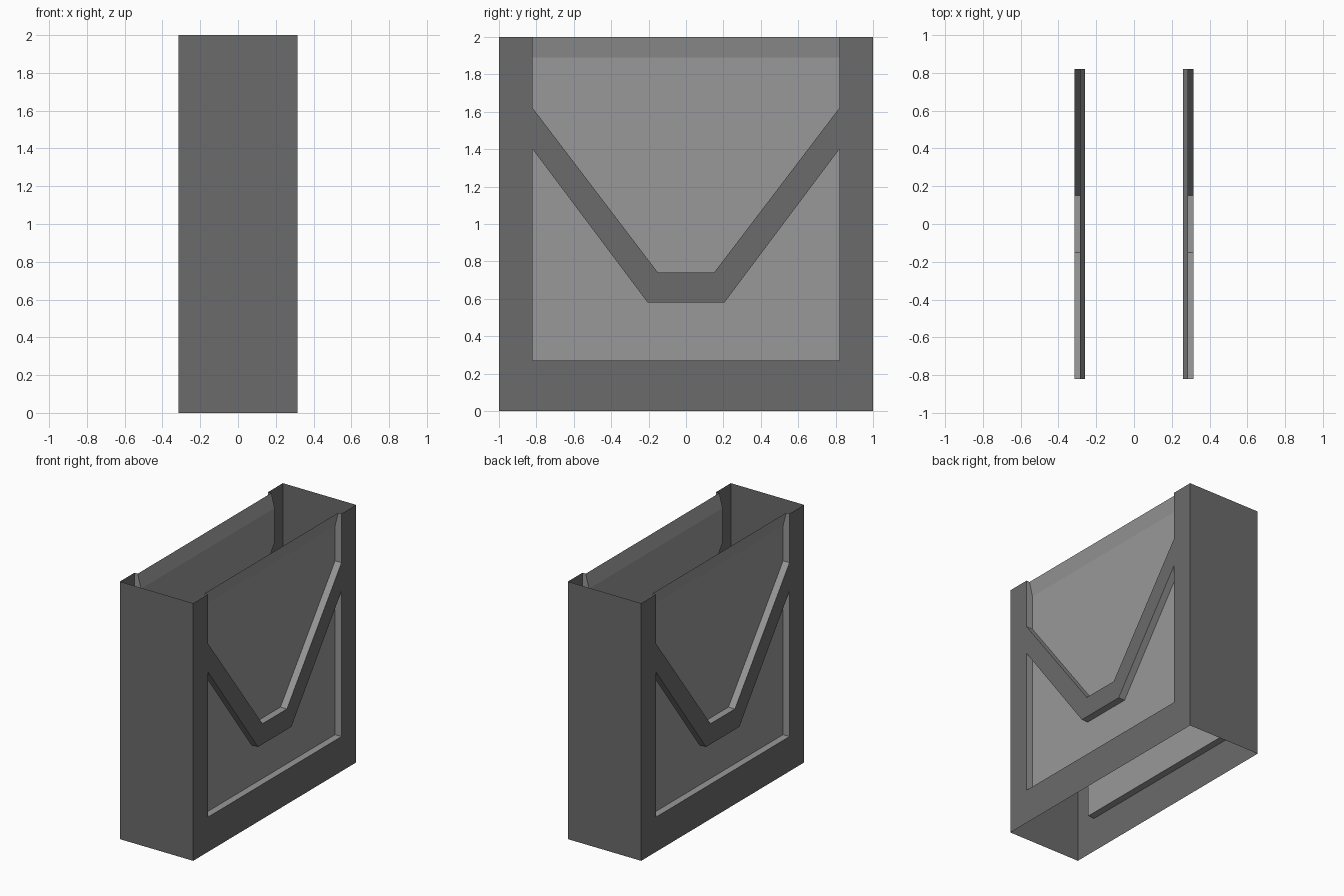
import bpy

if "Cube" in bpy.data.objects:
    bpy.data.objects.remove(bpy.data.objects["Cube"])

HALF_W = 0.315      # outer face of the sides
PANEL_X = 0.26      # recessed panel depth
LIP_X, LIP_Z = 0.287, 1.89   # panel flares outward above LIP_Z
IN = 0.82           # inner edge of the posts


def material(name, value):
    m = bpy.data.materials.new(name)
    m.diffuse_color = (value, value, value, 1)
    m.use_nodes = True
    m.node_tree.nodes["Principled BSDF"].inputs["Base Color"].default_value = m.diffuse_color
    return m


dark = material("dark grey", 0.147)
light = material("light grey", 0.314)


def build(name, polys, mat, mirror=True):
    verts, index, faces = [], {}, []
    for poly in polys:
        face = []
        for p in poly:
            if p not in index:
                index[p] = len(verts)
                verts.append(p)
            face.append(index[p])
        faces.append(face)
    me = bpy.data.meshes.new(name)
    me.from_pydata(verts, [], faces)
    me.materials.append(mat)
    ob = bpy.data.objects.new(name, me)
    bpy.context.collection.objects.link(ob)
    if mirror:
        ob.modifiers.new("both sides", 'MIRROR')
    return ob


def outer(p):
    return (HALF_W, p[0], p[1])


def inner(p):
    return (LIP_X if p[1] > LIP_Z else PANEL_X, p[0], p[1])


def flip(points):
    return [(-y, z) for y, z in reversed(points)]


# Front and back walls (thin sheets, open top and bottom)
wall = [(-HALF_W, 0), (HALF_W, 0), (HALF_W, 2), (-HALF_W, 2)]
build("front_wall", [[(x, -1, z) for x, z in wall]], dark, False)
build("back_wall", [[(x, 1, z) for x, z in reversed(wall)]], dark, False)

# Side frame: bottom rail, posts and V-shaped bar
rail = [(-1, 0), (1, 0), (1, 0.27), (IN, 0.27), (-IN, 0.27), (-1, 0.27)]
post = [(IN, 0.27), (1, 0.27), (1, 2), (IN, 2), (IN, 1.62), (IN, 1.40)]
arm = [(0.205, 0.58), (IN, 1.40), (IN, 1.62), (0.15, 0.74)]
base = [(-0.205, 0.58), (0.205, 0.58), (0.15, 0.74), (-0.15, 0.74)]
frame = [rail, post, flip(post), arm, flip(arm), base]
build("side_frame", [[outer(p) for p in f] for f in frame], dark)

# Outlines of the two openings, anticlockwise seen from outside
half = [(0.15, 0.74), (IN, 1.62), (IN, LIP_Z), (IN, 2)]
upper = flip(half) + half
lower = [(-IN, 0.27), (IN, 0.27), (IN, 1.40), (0.205, 0.58),
         (-0.205, 0.58), (-IN, 1.40)]

# Recessed panels, with the upper one flaring out at its top lip
lip = [(-IN, LIP_Z), (IN, LIP_Z), (IN, 2), (-IN, 2)]
# lower panel split into convex pieces
left = [(-IN, 0.27), (-0.205, 0.58), (-IN, 1.40)]
middle = [(-IN, 0.27), (IN, 0.27), (0.205, 0.58), (-0.205, 0.58)]
panels = [upper[1:-1], lip, middle, left, flip(left)]
build("recessed_panels", [[inner(p) for p in f] for f in panels], light)

# Reveals joining frame to panels
edges = list(zip(upper, upper[1:])) + list(zip(lower, lower[1:] + lower[:1]))
build("recess_edges",
      [[outer(p), outer(q), inner(q), inner(p)] for p, q in edges], light)
